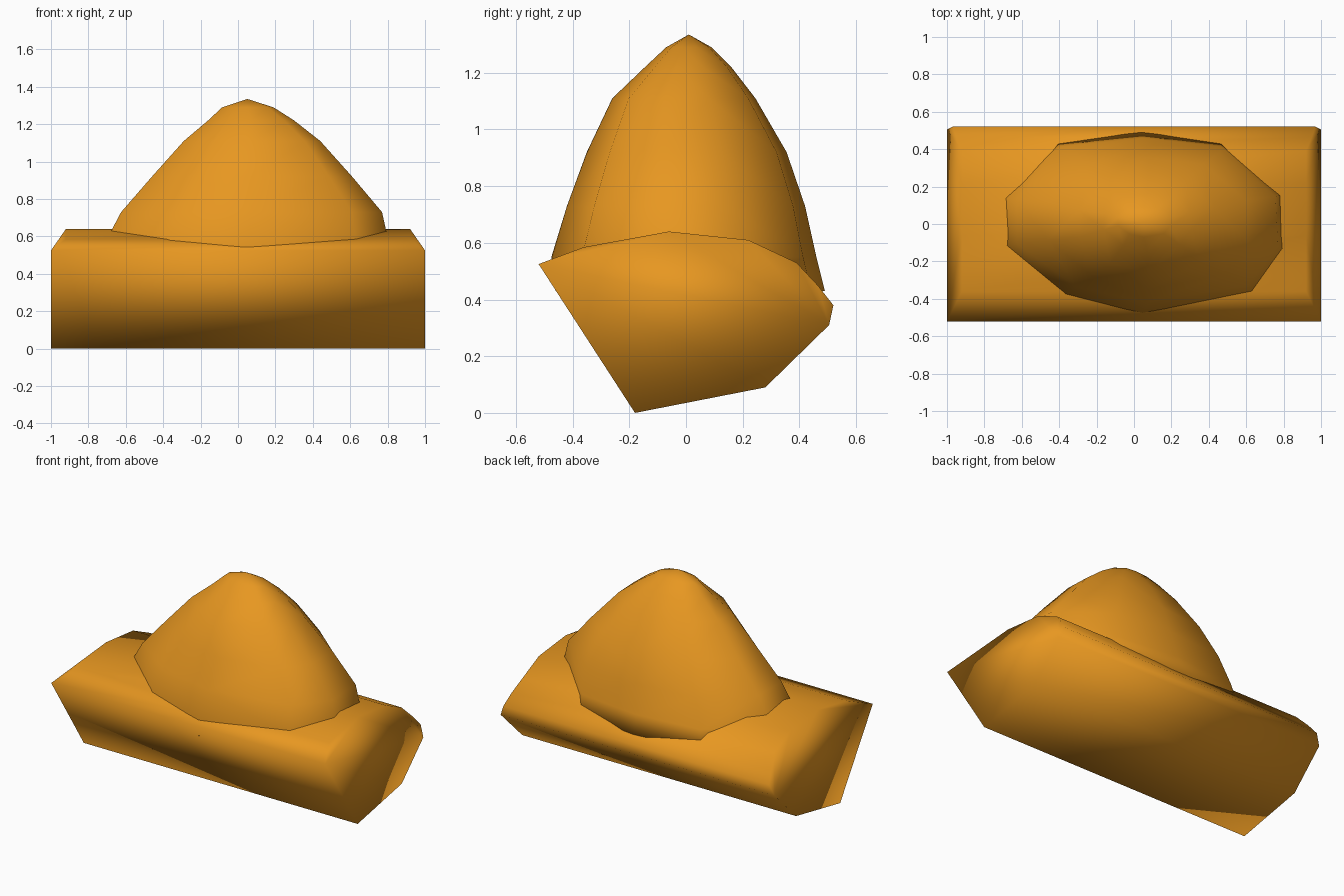
import bpy, bmesh

if "Cube" in bpy.data.objects:
    bpy.data.objects.remove(bpy.data.objects["Cube"])

mat = bpy.data.materials.new("orange_stone")
mat.diffuse_color = (0.80, 0.31, 0.015, 1)
mat.use_nodes = True
mat.node_tree.nodes["Principled BSDF"].inputs["Base Color"].default_value = mat.diffuse_color


def make_part(name, rings, cap_start=True, cap_end=True):
    """Skin a list of equal-length closed rings into a smooth object."""
    bm = bmesh.new()
    loops = [[bm.verts.new(p) for p in ring] for ring in rings]
    n = len(loops[0])
    for a, b in zip(loops, loops[1:]):
        for i in range(n):
            j = (i + 1) % n
            bm.faces.new((a[i], a[j], b[j], b[i]))
    if cap_start:
        bm.faces.new(loops[0][::-1])
    if cap_end:
        bm.faces.new(loops[-1])
    bmesh.ops.remove_doubles(bm, verts=bm.verts, dist=0.001)
    bmesh.ops.triangulate(bm, faces=[f for f in bm.faces if len(f.verts) == 4])
    bmesh.ops.recalc_face_normals(bm, faces=bm.faces)
    for f in bm.faces:
        f.smooth = True
    me = bpy.data.meshes.new(name)
    bm.to_mesh(me)
    bm.free()
    me.materials.append(mat)
    ob = bpy.data.objects.new(name, me)
    bpy.context.collection.objects.link(ob)
    return ob


# Base slab: (half length, y, z) round the cross-section, mirrored in x
section = [(1, -.18, 0), (1, .28, .09), (1, .505, .31), (.97, .52, .38),
           (.95, .465, .45), (.92, .39, .53), (.92, .22, .61),
           (.92, -.06, .64), (.92, -.36, .585), (1, -.52, .525)]
bm_rings = [[(s * x, y, z) for x, y, z in section] for s in (-1, 1)]
base = make_part("base_slab", bm_rings, False, False)

# End faces: a flat lower panel and a sloped upper wedge on each end
bm = bmesh.new()
bm.from_mesh(base.data)
for s in (-1, 1):
    pick = [min(bm.verts, key=lambda v: (v.co.x - s * x) ** 2 + (v.co.y - y) ** 2
                + (v.co.z - z) ** 2) for x, y, z in section]
    bm.faces.new([pick[i] for i in (0, 1, 2, 9)])
    bm.faces.new(pick[2:])
bmesh.ops.triangulate(bm, faces=[f for f in bm.faces if len(f.verts) > 3])
bmesh.ops.recalc_face_normals(bm, faces=bm.faces)
for f in bm.faces:
    f.smooth = True
bm.to_mesh(base.data)
bm.free()

# Mound: faceted plan outline scaled to the left/right/front/back extents per level
plan = [(-1, -.25), (-.55, -.8), (0, -1), (.77, -.77), (1, -.28),
        (.98, .35), (.55, .9), (0, 1), (-.58, .9), (-1, .32)]
levels = [(.43, -.74, .82, -.46, .49), (.55, -.72, .81, -.475, .46),
          (.73, -.625, .77, -.42, .42), (.92, -.46, .61, -.35, .355),
          (1.11, -.29, .44, -.26, .245), (1.22, -.16, .30, -.145, .16),
          (1.29, -.085, .19, -.07, .09)]
rings = []
for z, left, right, front, back in levels:
    cx, cy = (left + right) / 2, (front + back) / 2
    rings.append([(cx + px * (right - left) / 2, cy + py * (back - front) / 2, z)
                  for px, py in plan])
rings.append([(.05, .01, 1.335)] * len(plan))


# The peak is a single point, so build it as a fan over the last ring
def make_mound():
    ob = make_part("mound", rings[:-1], True, False)
    bm = bmesh.new()
    bm.from_mesh(ob.data)
    tip = bm.verts.new(rings[-1][0])
    for e in [e for e in bm.edges if e.is_boundary]:
        bm.faces.new((*e.verts, tip))
    bmesh.ops.recalc_face_normals(bm, faces=bm.faces)
    for f in bm.faces:
        f.smooth = True
    bm.to_mesh(ob.data)
    bm.free()


make_mound()
